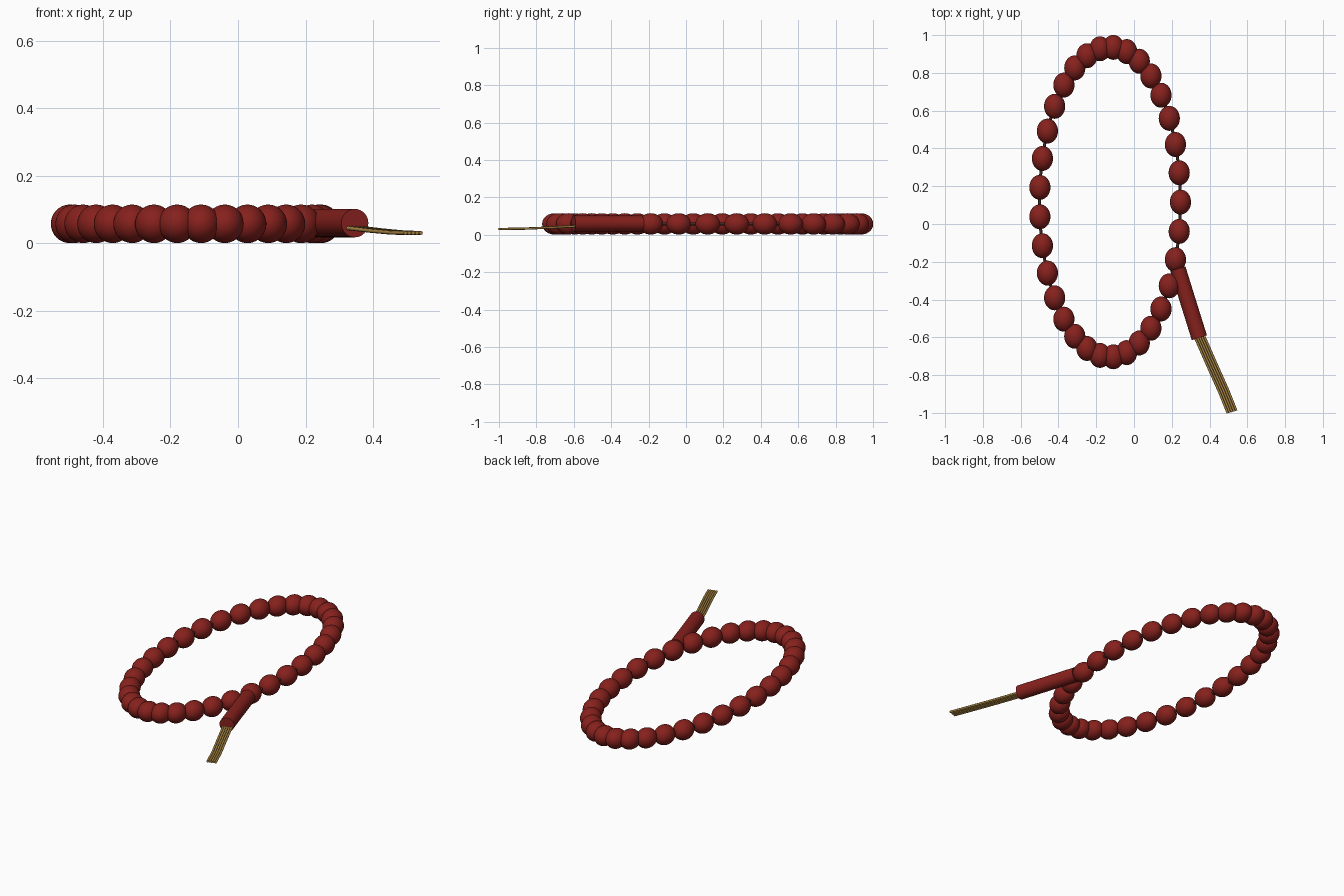
import bpy
from math import sin, cos, tau
from mathutils import Vector

if "Cube" in bpy.data.objects:
    bpy.data.objects.remove(bpy.data.objects["Cube"])


def material(name, color):
    m = bpy.data.materials.new(name)
    m.diffuse_color = color
    m.use_nodes = True
    m.node_tree.nodes["Principled BSDF"].inputs["Base Color"].default_value = m.diffuse_color
    return m


red = material("dark_red", (0.24, 0.015, 0.012, 1))
gold = material("gold_thread", (0.42, 0.25, 0.06, 1))
dark = material("dark_cord", (0.05, 0.025, 0.02, 1))

CX, CY, Z = -0.127, 0.116, 0.058
RX, RY = 0.373, 0.82


def loop_point(a):
    return (CX + RX * cos(a), CY + RY * sin(a), Z)


def tube(name, points, radius, mat, cyclic=False):
    curve = bpy.data.curves.new(name, 'CURVE')
    curve.dimensions = '3D'
    curve.bevel_depth = radius
    curve.bevel_resolution = 2
    curve.use_fill_caps = not cyclic
    s = curve.splines.new('POLY')
    s.points.add(len(points) - 1)
    for p, co in zip(s.points, points):
        p.co = (*co, 1)
    s.use_cyclic_u = cyclic
    curve.materials.append(mat)
    ob = bpy.data.objects.new(name, curve)
    bpy.context.collection.objects.link(ob)
    return ob


# Beads: 33 copies of one ellipsoid around the oval
COUNT = 33
bpy.ops.mesh.primitive_uv_sphere_add(segments=32, ring_count=20, radius=1)
first = bpy.context.object
first.data.materials.append(red)
bpy.ops.object.shade_smooth()
for k in range(COUNT):
    bead = first if k == 0 else first.copy()
    if k:
        bpy.context.collection.objects.link(bead)
    bead.name = f"bead_{k + 1:02d}"
    bead.location = loop_point(tau * k / COUNT)
    bead.scale = (0.056, 0.066, 0.057)

# Cord running through the beads
tube("cord", [loop_point(tau * i / 96) for i in range(96)], 0.008, dark, True)

# Tassel cap
a, b = Vector((0.232, -0.237, 0.06)), Vector((0.346, -0.602, 0.06))
bpy.ops.mesh.primitive_cylinder_add(vertices=32, radius=0.042, depth=(b - a).length,
                                    location=(a + b) / 2)
cap = bpy.context.object
cap.name = "tassel_cap"
cap.rotation_euler = (b - a).to_track_quat('Z', 'Y').to_euler()
cap.data.materials.append(red)
bpy.ops.object.shade_smooth_by_angle()

# Tassel strands, side by side
path = [(0.342, -0.585, 0.046), (0.410, -0.74, 0.038),
        (0.475, -0.885, 0.032), (0.519, -0.995, 0.031)]
for i in range(5):
    dx = (i - 2) * 0.0115
    tube(f"tassel_strand_{i + 1}",
         [(x + dx, y + dx * 0.3, z) for x, y, z in path], 0.006, gold)
